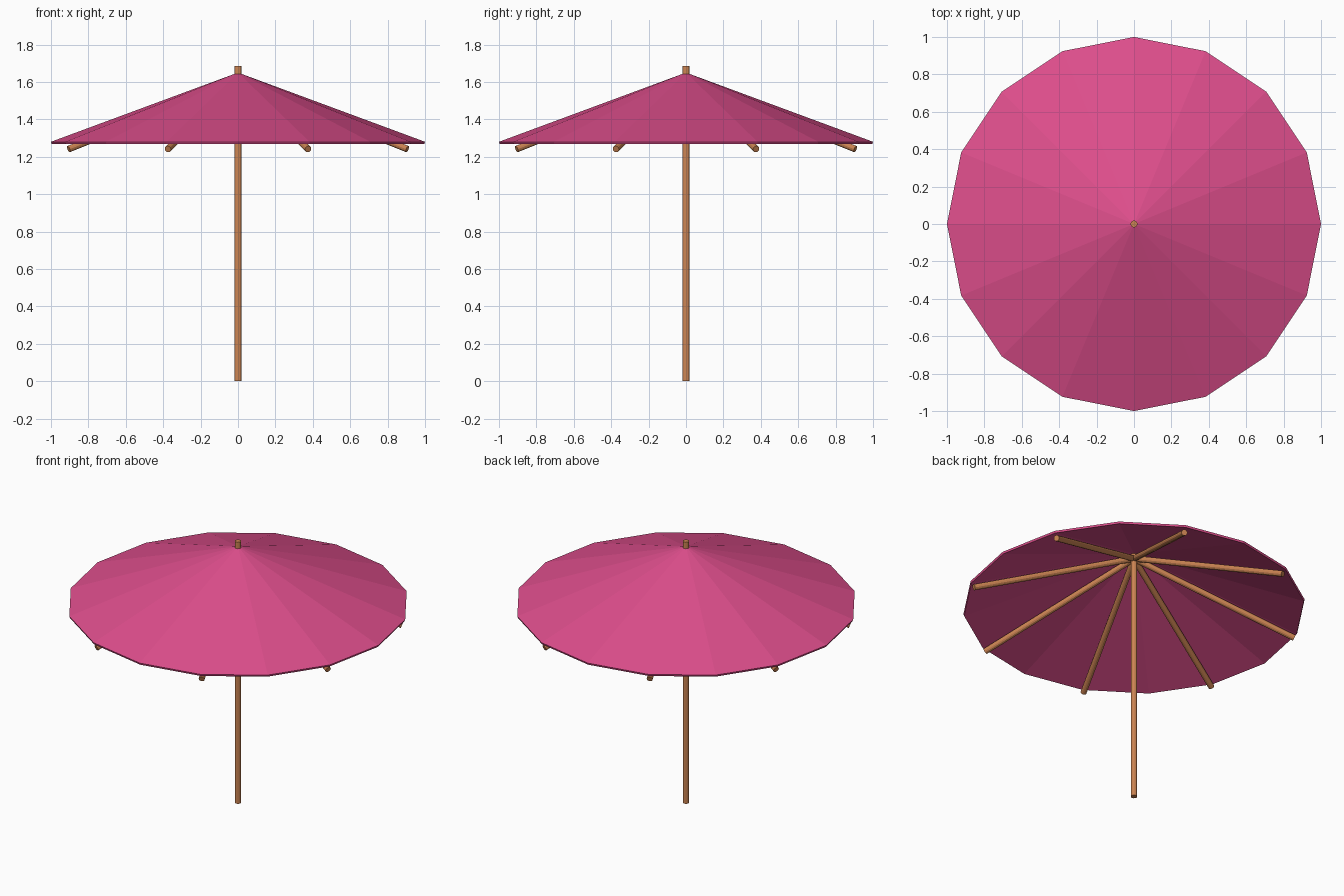
import bpy, bmesh, math
from mathutils import Vector

if "Cube" in bpy.data.objects:
    bpy.data.objects.remove(bpy.data.objects["Cube"])

SIDES = 16          # canopy panels
RIBS = 8
APEX, RIM = 1.65, 1.28
THICK = 0.013


def material(name, rgb):
    m = bpy.data.materials.new(name)
    m.diffuse_color = (*rgb, 1)
    m.use_nodes = True
    m.node_tree.nodes["Principled BSDF"].inputs["Base Color"].default_value = m.diffuse_color
    return m


pink = material("pink fabric", (0.73, 0.076, 0.262))
wood = material("warm wood", (0.60, 0.23, 0.085))


def rod(name, a, b, radius, sides=12):
    """Straight flat-faced rod between two points."""
    a, b = Vector(a), Vector(b)
    bpy.ops.mesh.primitive_cylinder_add(vertices=sides, radius=radius,
                                        depth=(b - a).length, location=(a + b) / 2)
    ob = bpy.context.object
    ob.name = name
    ob.rotation_euler = (b - a).to_track_quat('Z', 'Y').to_euler()
    ob.data.materials.append(wood)
    return ob


# Canopy: open sixteen-panel cone, thickened inwards
bm = bmesh.new()
top = bm.verts.new((0, 0, APEX))
ring = [bm.verts.new((math.cos(t), math.sin(t), RIM))
        for t in (2 * math.pi * i / SIDES for i in range(SIDES))]
for i in range(SIDES):
    bm.faces.new((top, ring[i], ring[(i + 1) % SIDES]))
mesh = bpy.data.meshes.new("canopy")
bm.to_mesh(mesh)
bm.free()
canopy = bpy.data.objects.new("canopy", mesh)
bpy.context.collection.objects.link(canopy)
mesh.materials.append(pink)
shell = canopy.modifiers.new("thickness", 'SOLIDIFY')
shell.thickness = THICK
shell.offset = -1

# Centre pole, poking through the canopy
rod("pole", (0, 0, 0), (0, 0, 1.685), 0.019)

# Ribs under every second seam
for i in range(RIBS):
    t = 2 * math.pi * (i + 0.5) / RIBS
    rod(f"rib_{i + 1}", (0, 0, 1.605),
        (0.98 * math.cos(t), 0.98 * math.sin(t), 1.241), 0.018)
